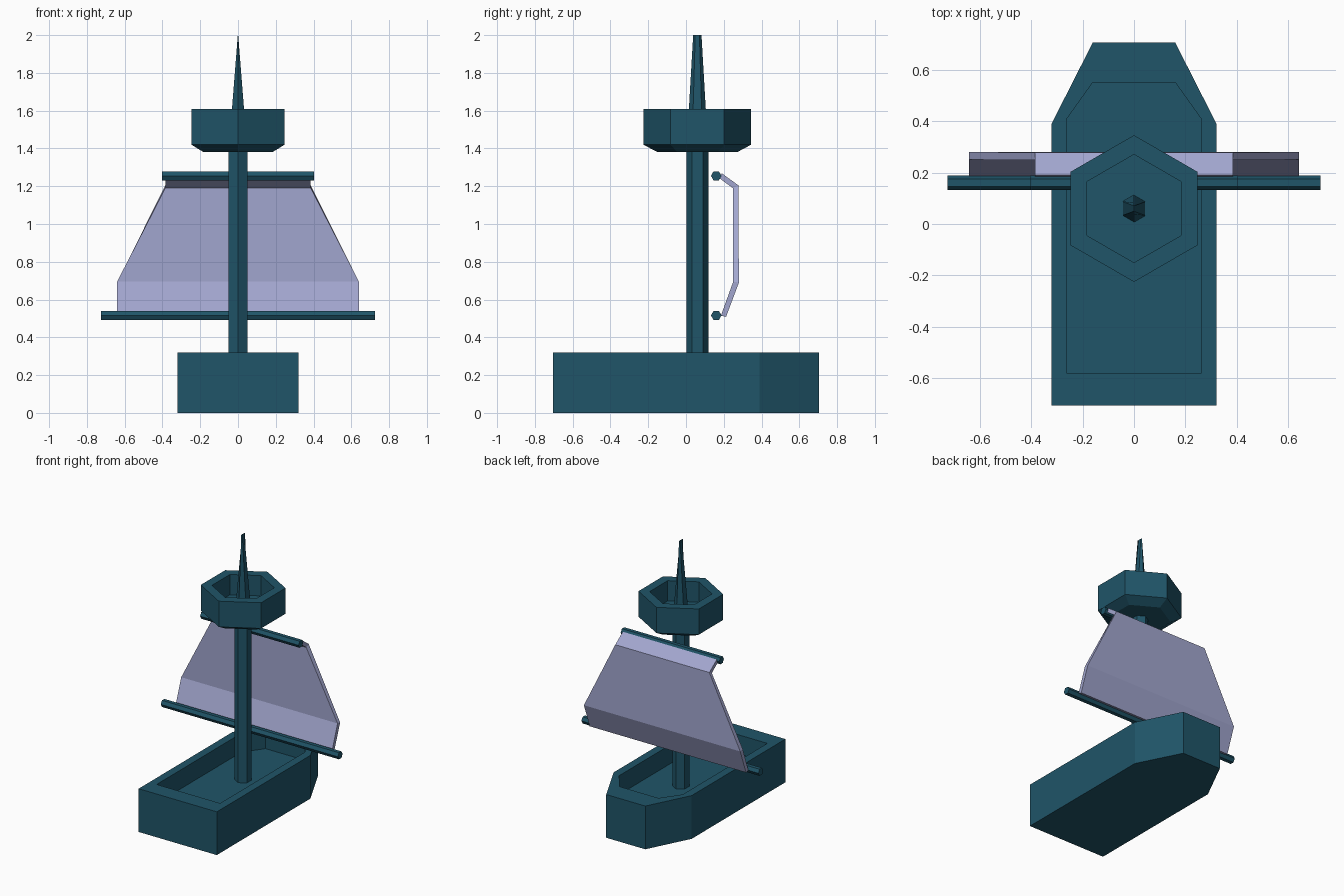
import bpy, bmesh
from math import cos, sin, pi

if "Cube" in bpy.data.objects:
    bpy.data.objects.remove(bpy.data.objects["Cube"])


def material(name, color):
    m = bpy.data.materials.new(name)
    m.diffuse_color = (*color, 1)
    m.use_nodes = True
    m.node_tree.nodes["Principled BSDF"].inputs["Base Color"].default_value = m.diffuse_color
    return m


TEAL = material("teal_paint", (0.014, 0.09, 0.14))
CLOTH = material("lilac_cloth", (0.36, 0.38, 0.62))


def loft(name, rings, mat):
    """Skin a list of equal-length point rings and cap both ends."""
    bm = bmesh.new()
    rows = [[bm.verts.new(p) for p in ring] for ring in rings]
    n = len(rows[0])
    for a, b in zip(rows, rows[1:]):
        for i in range(n):
            j = (i + 1) % n
            bm.faces.new((a[i], a[j], b[j], b[i]))
    bm.faces.new(rows[0][::-1])
    bm.faces.new(rows[-1])
    bmesh.ops.recalc_face_normals(bm, faces=bm.faces)
    me = bpy.data.meshes.new(name)
    bm.to_mesh(me)
    bm.free()
    me.materials.append(mat)
    ob = bpy.data.objects.new(name, me)
    bpy.context.collection.objects.link(ob)
    return ob


MAST_Y = 0.06
C30 = cos(pi / 6)


def hex_ring(rx, ry, z):
    """Hexagon around the mast axis, with corners pointing along y."""
    return [(rx * sin(k * pi / 3) / C30, MAST_Y + ry * cos(k * pi / 3), z)
            for k in range(6)]


# hull: open box with a blunt tapered bow
def hull_ring(half, stern, shoulder, bow, z):
    right = [(half, stern, z), (half, shoulder, z), (0.16, bow, z)]
    return right + [(-x, y, z) for x, y, z in reversed(right)]


outer = (0.32, -0.705, 0.39, 0.705)
inner = (0.26, -0.58, 0.41, 0.55)
loft("hull", [hull_ring(*outer, 0), hull_ring(*outer, 0.32),
              hull_ring(*inner, 0.32), hull_ring(*inner, 0.18)], TEAL)

# mast: straight hexagonal pole tapering to a narrow blade tip
loft("mast", [hex_ring(0.05, 0.058, 0.175), hex_ring(0.05, 0.058, 1.38),
              hex_ring(0.001, 0.022, 2.0)], TEAL)

# lookout basket: hexagonal cup with a chamfered base
loft("lookout_basket", [hex_ring(r * C30, r, z) for r, z in
                        ((0.21, 1.38), (0.285, 1.42), (0.285, 1.61),
                         (0.21, 1.61), (0.21, 1.46))], TEAL)

# spars: hexagonal rods across the mast
for name, half, z in (("lower_spar", 0.725, 0.516), ("upper_spar", 0.403, 1.255)):
    loft(name, [[(x, 0.16 + 0.028 * cos(k * pi / 3), z + 0.028 * sin(k * pi / 3))
                 for k in range(6)] for x in (-half, half)], TEAL)

# sail: thick bowed cloth; rows give half width, then back (y, z) and front (y, z)
rows = ((0.64, (0.185, 0.515), (0.212, 0.508)),
        (0.64, (0.25, 0.695), (0.28, 0.69)),
        (0.385, (0.248, 1.19), (0.277, 1.205)),
        (0.385, (0.176, 1.243), (0.19, 1.268)))
loft("sail", [[(-w, *b), (w, *b), (w, *f), (-w, *f)] for w, b, f in rows], CLOTH)
